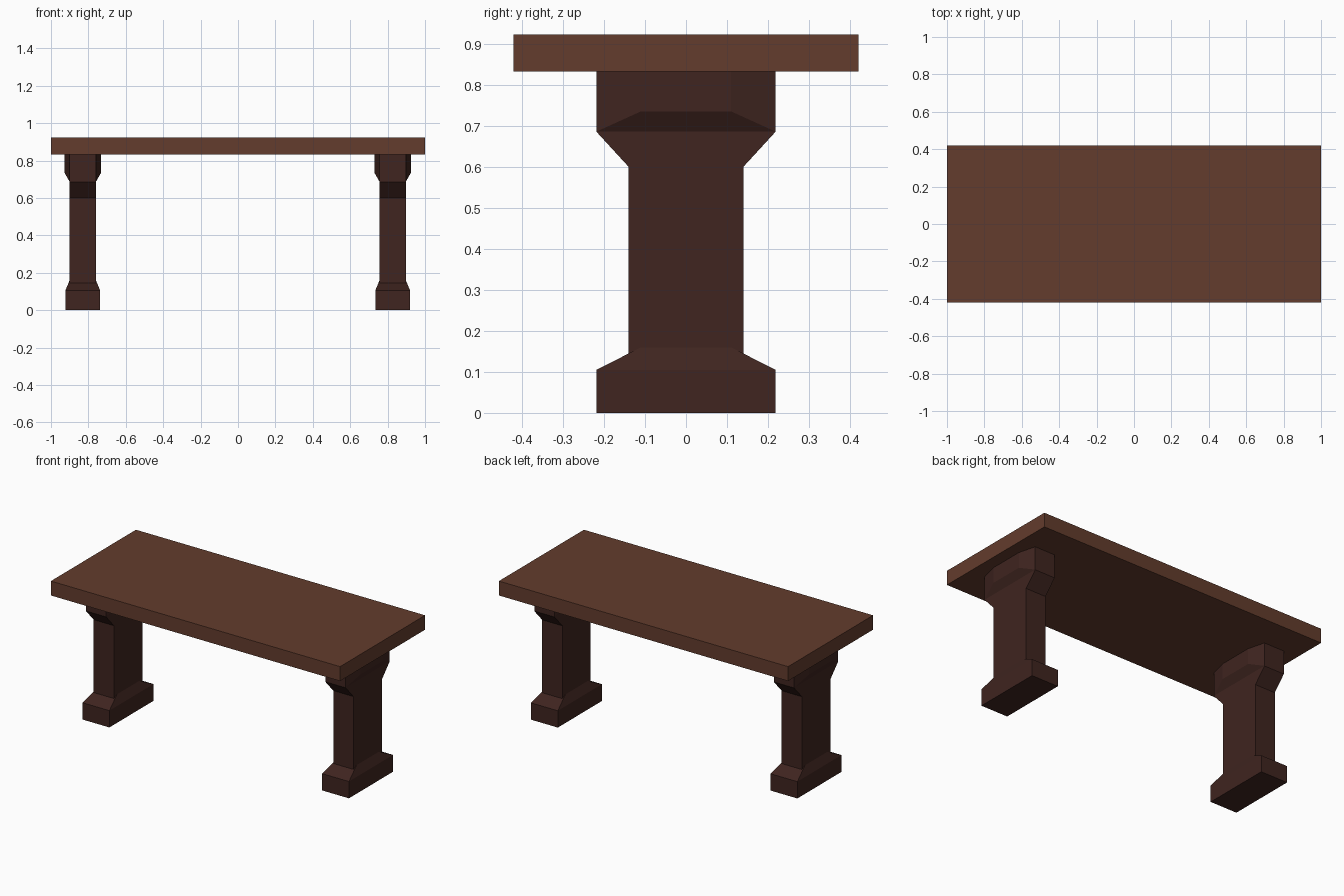
import bpy, bmesh

if "Cube" in bpy.data.objects:
    bpy.data.objects.remove(bpy.data.objects["Cube"])


def material(name, color):
    m = bpy.data.materials.new(name)
    m.diffuse_color = color
    m.use_nodes = True
    m.node_tree.nodes["Principled BSDF"].inputs["Base Color"].default_value = m.diffuse_color
    return m


top_wood = material("top_wood", (0.125, 0.045, 0.026, 1))
leg_wood = material("leg_wood", (0.05, 0.018, 0.014, 1))


def finish(bm, name, mat, x=0):
    bmesh.ops.recalc_face_normals(bm, faces=bm.faces)
    mesh = bpy.data.meshes.new(name)
    bm.to_mesh(mesh)
    bm.free()
    mesh.materials.append(mat)
    ob = bpy.data.objects.new(name, mesh)
    ob.location.x = x
    bpy.context.collection.objects.link(ob)


def hull(name, corners, mat, x=0):
    """Convex solid from corner half-widths, mirrored in x and y."""
    bm = bmesh.new()
    for hx, hy, z in corners:
        for sx in (-1, 1):
            for sy in (-1, 1):
                bm.verts.new((sx * hx, sy * hy, z))
    bmesh.ops.convex_hull(bm, input=bm.verts)
    bmesh.ops.dissolve_limit(bm, angle_limit=0.01, verts=bm.verts, edges=bm.edges)
    finish(bm, name, mat, x)


def column(name, half_profile, hx, mat, x):
    """Mirrored y-z outline extruded along x."""
    bm = bmesh.new()
    outline = half_profile + [(-y, z) for y, z in reversed(half_profile)]
    face = bm.faces.new([bm.verts.new((-hx, y, z)) for y, z in outline])
    ext = bmesh.ops.extrude_face_region(bm, geom=[face])
    moved = [g for g in ext["geom"] if isinstance(g, bmesh.types.BMVert)]
    bmesh.ops.translate(bm, verts=moved, vec=(2 * hx, 0, 0))
    finish(bm, name, mat, x)


# Table top slab
hull("table_top", [(1, 0.42, 0.832), (1, 0.42, 0.922)], top_wood)

for side, x in (("left", -0.83), ("right", 0.827)):
    # Upright that flares out towards the top
    column(side + "_leg_column",
           [(0.14, 0.1), (0.14, 0.6), (0.218, 0.685), (0.218, 0.832)],
           0.07, leg_wood, x)
    # Bulging capital around the flare
    hull(side + "_leg_capital",
         [(0.07, 0.2178, 0.686), (0.07, 0.2178, 0.832),
          (0.098, 0.11, 0.735), (0.098, 0.11, 0.832)], leg_wood, x)
    # Foot block with sloped shoulders
    hull(side + "_leg_foot",
         [(0.093, 0.218, 0), (0.093, 0.218, 0.105), (0.07, 0.11, 0.16)],
         leg_wood, x)
